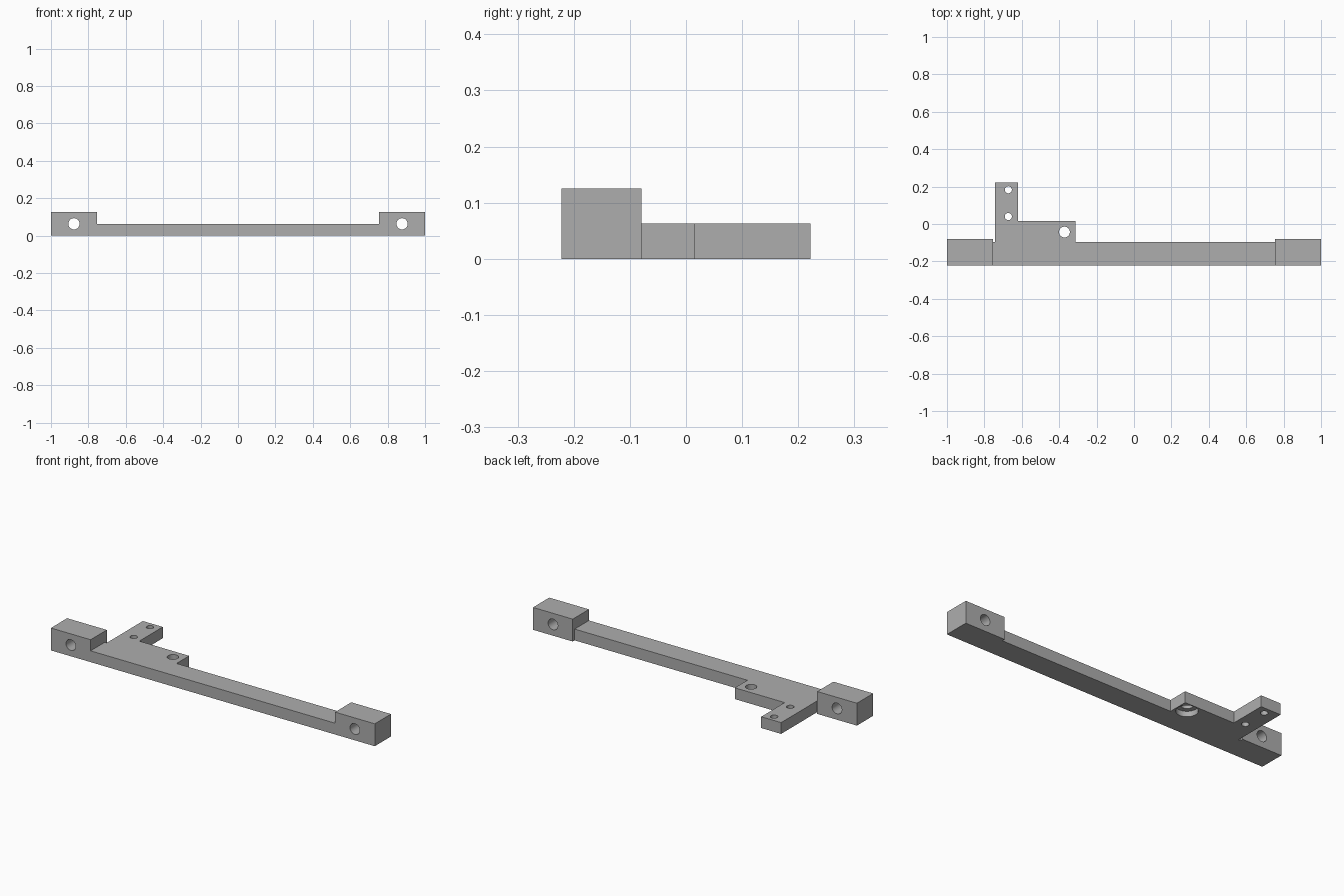
import bpy, bmesh, math
from mathutils import Matrix

if "Cube" in bpy.data.objects:
    bpy.data.objects.remove(bpy.data.objects["Cube"])

grey = bpy.data.materials.new("mid grey")
grey.diffuse_color = (0.42, 0.42, 0.42, 1)
grey.use_nodes = True
grey.node_tree.nodes["Principled BSDF"].inputs["Base Color"].default_value = grey.diffuse_color

FRONT, BACK = -0.222, -0.079      # depth of the end blocks
THICK, TALL = 0.063, 0.125        # plate and block heights
INNER = 0.755                     # inner face of the end blocks


def prism(name, outline, height):
    """Extrude a counter-clockwise outline up from the ground."""
    bm = bmesh.new()
    base = bm.faces.new([bm.verts.new((x, y, 0)) for x, y in outline])
    top = bmesh.ops.extrude_face_region(bm, geom=[base])["geom"]
    bmesh.ops.translate(bm, vec=(0, 0, height),
                        verts=[v for v in top if isinstance(v, bmesh.types.BMVert)])
    bmesh.ops.recalc_face_normals(bm, faces=bm.faces)
    return finish(name, bm)


def drill(name, center, radius, depth, along_y=False):
    """Cylinder used as a hole cutter."""
    bm = bmesh.new()
    turn = Matrix.Rotation(math.pi / 2, 4, 'X') if along_y else Matrix()
    bmesh.ops.create_cone(bm, cap_ends=True, segments=32, radius1=radius, radius2=radius,
                          depth=depth, matrix=Matrix.Translation(center) @ turn)
    return finish(name, bm)


def finish(name, bm):
    mesh = bpy.data.meshes.new(name)
    bm.to_mesh(mesh)
    bm.free()
    mesh.materials.append(grey)
    ob = bpy.data.objects.new(name, mesh)
    bpy.context.collection.objects.link(ob)
    return ob


def combine(target, tool, operation):
    """Apply a boolean and remove the tool object."""
    bpy.context.view_layer.objects.active = target
    mod = target.modifiers.new("cut", 'BOOLEAN')
    mod.operation, mod.solver, mod.object = operation, 'EXACT', tool
    bpy.ops.object.modifier_apply(modifier=mod.name)
    bpy.data.objects.remove(tool)


# Long bar with the stepped tab and narrow arm
bracket = prism("mounting_bracket", [
    (-INNER, FRONT), (INNER, FRONT), (INNER, -0.096), (-0.312, -0.096),
    (-0.312, 0.015), (-0.62, 0.015), (-0.62, 0.222), (-0.743, 0.222),
    (-0.743, -0.096), (-INNER, -0.096)], THICK)

# Taller end blocks
for side in (-1, 1):
    x0, x1 = sorted((side * INNER, side))
    block = prism("end_block", [(x0, FRONT), (x1, FRONT), (x1, BACK), (x0, BACK)], TALL)
    combine(bracket, block, 'UNION')

# Screw holes through the end blocks
for x in (-0.877, 0.877):
    combine(bracket, drill("block_hole", (x, -0.15, 0.063), 0.03, 0.4, True), 'DIFFERENCE')

# Small holes in the arm
for y in (0.04, 0.183):
    combine(bracket, drill("arm_hole", (-0.672, y, 0.03), 0.019, 0.3), 'DIFFERENCE')

# Tab hole with a counterbore from below
combine(bracket, drill("tab_hole", (-0.372, -0.043, 0.03), 0.029, 0.3), 'DIFFERENCE')
combine(bracket, drill("tab_counterbore", (-0.372, -0.043, 0), 0.055, 0.06), 'DIFFERENCE')

# Smooth hole walls, sharp edges
bpy.ops.object.select_all(action='DESELECT')
bracket.select_set(True)
bpy.context.view_layer.objects.active = bracket
bpy.ops.object.shade_smooth_by_angle(angle=math.radians(30))
